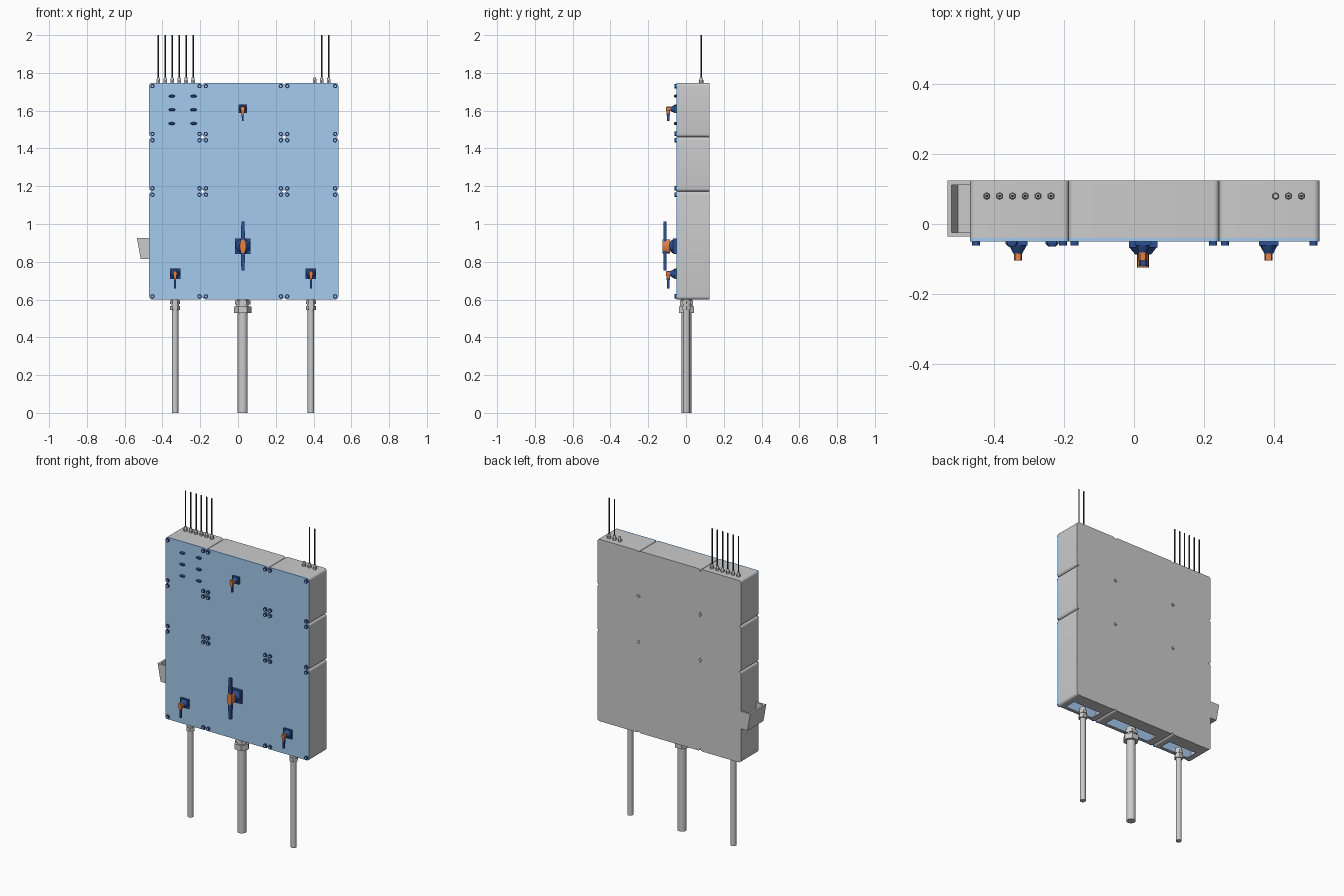
import bpy, bmesh, math
from mathutils import Matrix, Vector

if "Cube" in bpy.data.objects:
    bpy.data.objects.remove(bpy.data.objects["Cube"])


def material(name, rgb):
    m = bpy.data.materials.new(name)
    m.diffuse_color = (*rgb, 1)
    m.use_nodes = True
    m.node_tree.nodes["Principled BSDF"].inputs["Base Color"].default_value = m.diffuse_color
    return m


LID = material("lid_blue", (0.37, 0.60, 0.86))
NAVY = material("navy", (0.025, 0.08, 0.30))
ORANGE = material("orange", (0.80, 0.22, 0.06))
BLACK = material("cable_black", (0.04, 0.04, 0.04))


def finish(bm, name, mat=None):
    bmesh.ops.recalc_face_normals(bm, faces=bm.faces)
    me = bpy.data.meshes.new(name)
    bm.to_mesh(me)
    bm.free()
    ob = bpy.data.objects.new(name, me)
    bpy.context.collection.objects.link(ob)
    if mat:
        me.materials.append(mat)
    return ob


def add_cone(bm, a, b, r1, r2=None, seg=16, scale=(1, 1), spin=0):
    """Capped cone or cylinder from point a to point b."""
    a, b = Vector(a), Vector(b)
    d = b - a
    mat = (Matrix.Translation((a + b) / 2) @ d.to_track_quat('Z', 'Y').to_matrix().to_4x4()
           @ Matrix.Diagonal((scale[0], scale[1], 1, 1)) @ Matrix.Rotation(spin, 4, 'Z'))
    bmesh.ops.create_cone(bm, cap_ends=True, segments=seg, radius1=r1,
                          radius2=r1 if r2 is None else r2, depth=d.length, matrix=mat)


def add_box(bm, lo, hi):
    lo, hi = Vector(lo), Vector(hi)
    bmesh.ops.create_cube(bm, size=1, matrix=Matrix.Translation((lo + hi) / 2)
                          @ Matrix.Diagonal((*(hi - lo), 1)))


def add_loft(bm, sections, cap_start=True):
    """Skin a list of (xz points, y) sections, capping the ends."""
    rings = [[bm.verts.new((x, y, z)) for x, z in pts] for pts, y in sections]
    n = len(rings[0])
    for r, s in zip(rings, rings[1:]):
        for i in range(n):
            bm.faces.new((r[i], r[(i + 1) % n], s[(i + 1) % n], s[i]))
    if cap_start:
        bm.faces.new(rings[0])
    bm.faces.new(rings[-1])


def rounded(x0, x1, z0, z1, r, inset=0, seg=5):
    x0, x1, z0, z1 = x0 + inset, x1 - inset, z0 + inset, z1 - inset
    corners = [(x1 - r, z1 - r), (x0 + r, z1 - r), (x0 + r, z0 + r), (x1 - r, z0 + r)]
    return [(cx + r * math.cos(math.pi / 2 * (k + i / seg)),
             cz + r * math.sin(math.pi / 2 * (k + i / seg)))
            for k, (cx, cz) in enumerate(corners) for i in range(seg + 1)]


# Layout of the 3 x 3 enclosures
XS = [-0.47, -0.187, 0.244, 0.531]
ZS = [0.60, 1.172, 1.46, 1.747]
COLS = ["left", "middle", "right"]
ROWS = ["bottom", "centre", "top"]
FRONT, BACK = -0.05, 0.125
GLAND_Y = 0.003
CABLE_X = [-0.333, 0.025, 0.386]
OPEN_HALF = [0.10, 0.16, 0.10]

screws, slots = bmesh.new(), bmesh.new()
for c in range(3):
    for r in range(3):
        x0, x1, z0, z1 = XS[c], XS[c + 1], ZS[r], ZS[r + 1]
        tag = f"{ROWS[r]}_{COLS[c]}"
        # hollow tray, open towards the front
        outer, inner = rounded(x0, x1, z0, z1, 0.016), rounded(x0, x1, z0, z1, 0.012, 0.007)
        bm = bmesh.new()
        rings = [(outer, -0.04), (outer, BACK), (inner, BACK - 0.007), (inner, -0.04)]
        vs = [[bm.verts.new((x, y, z)) for x, z in p] for p, y in rings]
        n = len(outer)
        for a, b in ((0, 1), (2, 3), (3, 0)):
            for i in range(n):
                j = (i + 1) % n
                bm.faces.new((vs[a][i], vs[a][j], vs[b][j], vs[b][i]))
        bm.faces.new(vs[1])
        bm.faces.new(vs[2])
        tray = finish(bm, "enclosure_" + tag)
        # cable entry opening underneath
        if r == 0:
            bm = bmesh.new()
            xc = (x0 + x1) / 2
            add_box(bm, (xc - OPEN_HALF[c], GLAND_Y - 0.036, 0.57),
                    (xc + OPEN_HALF[c], GLAND_Y + 0.042, 0.63))
            cutter = finish(bm, "entry_cutter_" + COLS[c])
            cutter.hide_render = True
            cutter.hide_viewport = True
            mod = tray.modifiers.new("entry", 'BOOLEAN')
            mod.operation, mod.solver, mod.object = 'DIFFERENCE', 'EXACT', cutter
        # lid
        bm = bmesh.new()
        add_loft(bm, [(outer, -0.04), (outer, FRONT)])
        finish(bm, "lid_" + tag, LID)
        # four lid screws
        for x in (x0 + 0.017, x1 - 0.017):
            for z in (z0 + 0.017, z1 - 0.017):
                add_cone(screws, (x, FRONT, z), (x, -0.061, z), 0.0115, seg=12)
                add_cone(slots, (x, -0.06, z), (x, -0.0615, z), 0.005, seg=8)
finish(screws, "lid_screws", NAVY)
finish(slots, "screw_sockets")


# Small rotary switches: plate, collar, knob and hanging lever
def rotary_switch(name, x, z, s):
    bm = bmesh.new()
    h = 0.028 * s
    add_box(bm, (x - h, -0.062, z - h), (x + h, FRONT, z + h))
    add_cone(bm, (x, -0.06, z), (x, -0.084, z), 0.026 * s, 0.013 * s)
    w = 0.006
    lever = [(x - w, z), (x + w, z), (x + w * 0.8, z - 0.078 * s), (x - w * 0.8, z - 0.078 * s)]
    add_loft(bm, [(lever, -0.088), (lever, -0.1)])
    finish(bm, name + "_base", NAVY)
    bm = bmesh.new()
    add_cone(bm, (x, -0.08, z), (x, -0.105, z), 0.0115)
    w = 0.0085
    grip = [(x - w, z + 0.014), (x + w, z + 0.014), (x + w, z - 0.018), (x, z - 0.034), (x - w, z - 0.018)]
    add_loft(bm, [(grip, -0.086), (grip, -0.103)])
    finish(bm, name + "_knob", ORANGE)


rotary_switch("left_switch", CABLE_X[0], 0.737, 1.0)
rotary_switch("right_switch", CABLE_X[2], 0.737, 1.0)
rotary_switch("top_switch", 0.025, 1.609, 0.8)

# Main switch with long double-ended handle
mx, mz = 0.026, 0.882
bm = bmesh.new()
add_box(bm, (mx - 0.041, -0.068, mz - 0.041), (mx + 0.041, FRONT, mz + 0.041))
add_cone(bm, (mx, -0.066, mz), (mx, -0.088, mz), 0.04, 0.022)
blade = [(-0.008, 0.13), (0.008, 0.13), (0.013, 0), (0.008, -0.128), (-0.008, -0.128), (-0.013, 0)]
blade = [(mx + x, mz + z) for x, z in blade]
add_loft(bm, [(blade, -0.104), (blade, -0.12)])
finish(bm, "main_switch_base_and_handle", NAVY)
bm = bmesh.new()
ellipse = [(mx + 0.017 * math.cos(t * math.pi / 8), mz + 0.037 * math.sin(t * math.pi / 8))
           for t in range(16)]
add_loft(bm, [(ellipse, -0.084), (ellipse, -0.124)])
finish(bm, "main_switch_knob", ORANGE)

# Six small selector knobs
bm = bmesh.new()
for x in (-0.35, -0.235):
    for z in (1.677, 1.605, 1.532):
        lens = [(x + 0.018 * math.cos(t * math.pi / 4), z + 0.008 * math.sin(t * math.pi / 4))
                for t in range(8)]
        tip = [(x + (px - x) * 0.6, z + (pz - z) * 0.6) for px, pz in lens]
        add_loft(bm, [(lens, FRONT), (lens, -0.057), (tip, -0.064)])
finish(bm, "selector_knobs", NAVY)

# Bottom cables with hexagonal glands
for x, name, s in zip(CABLE_X, COLS, (0.017, 0.0265, 0.017)):
    big = name == "middle"
    bm = bmesh.new()
    add_cone(bm, (x, GLAND_Y, 0), (x, GLAND_Y, 0.61), s)
    finish(bm, name + "_supply_cable")
    bm = bmesh.new()
    nuts = [(0.528, 0.562, 0.046, 6), (0.562, 0.574, 0.032, 16), (0.574, 0.594, 0.040, 6),
            (0.594, 0.615, 0.030, 16)] if big else \
           [(0.545, 0.567, 0.026, 6), (0.567, 0.576, 0.020, 16), (0.576, 0.596, 0.026, 6),
            (0.596, 0.615, 0.019, 16)]
    for z0, z1, rad, seg in nuts:
        add_cone(bm, (x, GLAND_Y, z0), (x, GLAND_Y, z1), rad, seg=seg, spin=math.pi / 6)
    finish(bm, name + "_cable_gland")

# Thin cables and glands on top
glands, wires = bmesh.new(), bmesh.new()
tops = [-0.422 + 0.0368 * i for i in range(6)] + [0.406, 0.443, 0.48]
for x in tops:
    add_cone(glands, (x, 0.08, 1.74), (x, 0.08, 1.762), 0.0115, seg=6)
    add_cone(glands, (x, 0.08, 1.762), (x, 0.08, 1.775), 0.009, 0.007, seg=12)
    if x != 0.406:
        add_cone(wires, (x, 0.08, 1.75), (x, 0.08, 2.0), 0.004, seg=8)
finish(glands, "top_cable_glands")
finish(wires, "top_cables", BLACK)

# Open document pocket on the left side: sloped wall, floor and two cheeks
bm = bmesh.new()
p_out = [(-0.47, 0.925), (-0.47, 0.815), (-0.515, 0.815), (-0.535, 0.925)]
p_wall = [(-0.535, 0.925), (-0.523, 0.925), (-0.505, 0.824), (-0.47, 0.824), (-0.47, 0.815), (-0.515, 0.815)]
add_loft(bm, [(p_out, -0.036), (p_out, -0.024)])
add_loft(bm, [(p_out, 0.112), (p_out, 0.124)])
add_loft(bm, [(p_wall, -0.024), (p_wall, 0.112)])
finish(bm, "document_pocket")

# Smooth round parts while keeping hard edges
for ob in bpy.data.objects:
    ob.select_set(not ob.hide_render)
bpy.context.view_layer.objects.active = bpy.data.objects["lid_top_left"]
bpy.ops.object.shade_smooth_by_angle(angle=math.radians(32))
